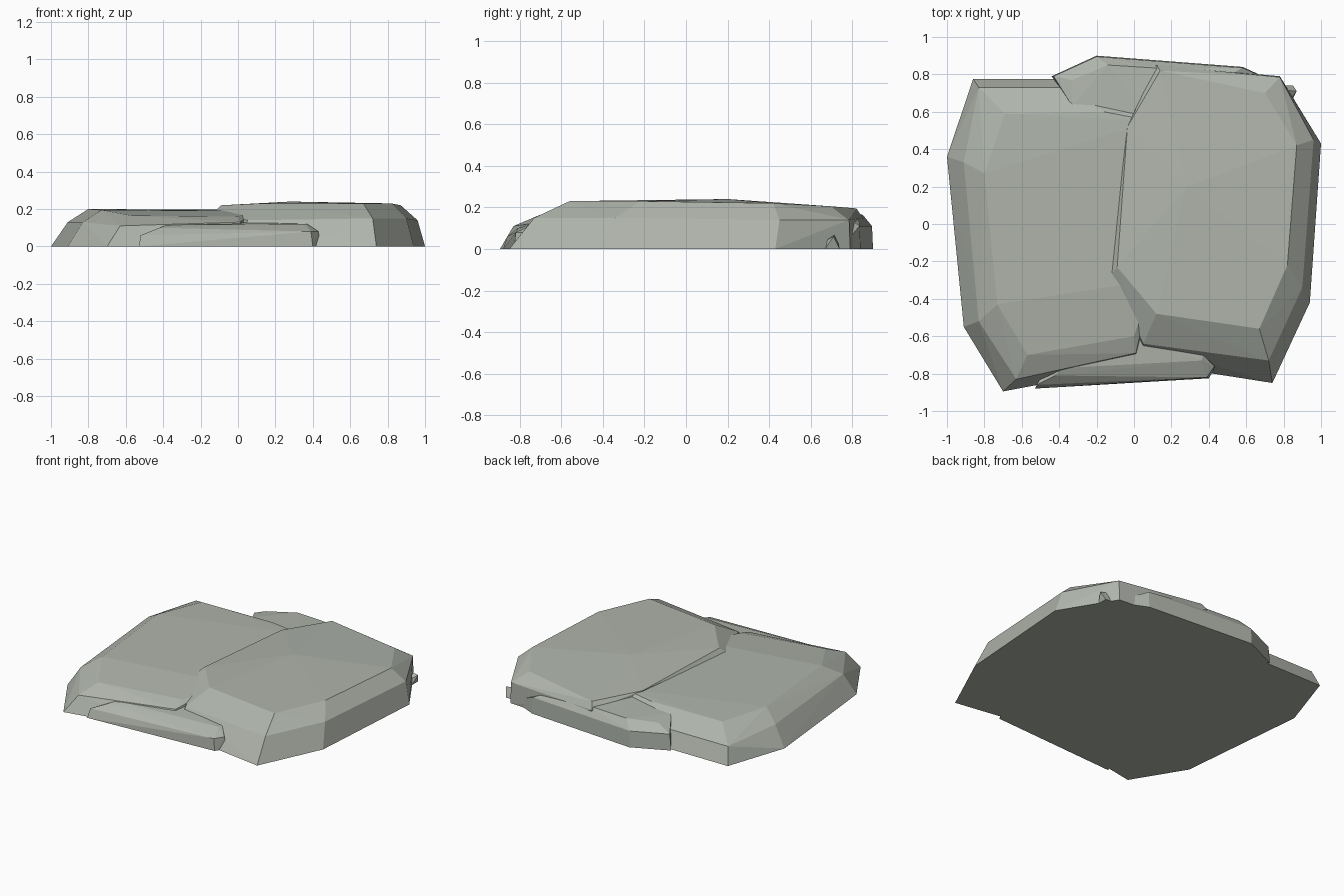
import bpy, bmesh

stone = bpy.data.materials.new("green_grey_stone")
stone.diffuse_color = (.43, .46, .41, 1)


def slab(name, *rings):
    """Faceted stone: the convex hull of its base, shoulder and top outlines."""
    bm = bmesh.new()
    for ring in rings:
        for p in ring:
            bm.verts.new(p)
    res = bmesh.ops.convex_hull(bm, input=bm.verts[:])
    inner = {v for v in res["geom_interior"] + res["geom_unused"]
             if isinstance(v, bmesh.types.BMVert)}
    bmesh.ops.delete(bm, geom=list(inner), context='VERTS')
    bmesh.ops.dissolve_limit(bm, angle_limit=0.02, verts=bm.verts[:], edges=bm.edges[:])
    bmesh.ops.recalc_face_normals(bm, faces=bm.faces[:])
    mesh = bpy.data.meshes.new(name)
    bm.to_mesh(mesh)
    bm.free()
    mesh.materials.append(stone)
    ob = bpy.data.objects.new(name, mesh)
    bpy.context.collection.objects.link(ob)
    return ob


def base(*pts):
    return [(x, y, 0) for x, y in pts]


# Wide low slab on the left
slab("left_slab",
     base((-.86, .775), (-1, .36), (-.91, -.55), (-.70, -.895),
          (.02, -.76), (.15, -.3), (.15, .6), (-.36, .775)),
     [(-.83, .73, .11), (-.91, .33, .13), (-.83, -.52, .13), (-.63, -.83, .11),
      (.01, -.69, .13), (-.36, .73, .11)],
     [(-.69, .59, .19), (-.80, .27, .20), (-.73, -.43, .195), (-.57, -.70, .165),
      (.0, -.60, .16), (.1, -.3, .19), (.1, .55, .195), (-.16, .60, .19)])

# Taller slab on the right, overlapping the left one
slab("right_slab",
     base((.10, .84), (.78, .79), (1, .43), (.94, -.42), (.74, -.85),
          (.04, -.74), (-.12, -.28), (-.03, .52)),
     [(.12, .85, .15), (.78, .785, .14), (.96, .45, .14), (.90, -.34, .15),
      (.72, -.73, .15), (.05, -.64, .14), (-.13, -.28, .18), (-.035, .52, .20)],
     [(.14, .82, .195), (.70, .70, .205), (.87, .42, .22), (.82, -.22, .23),
      (.67, -.56, .23), (.12, -.48, .23), (-.09, -.23, .22), (.28, .2, .24)])

# Thin ledge along the front
slab("front_ledge",
     base((-.53, -.88), (.40, -.825), (.44, -.76), (.2, -.60), (-.4, -.65)),
     [(-.52, -.86, .06), (.39, -.82, .08), (.43, -.76, .08)],
     [(-.42, -.81, .10), (-.38, -.77, .115), (.36, -.73, .12), (.37, -.70, .12),
      (.0, -.60, .13)])

# Ledge along the back
slab("back_ledge",
     base((-.44, .79), (-.20, .90), (.58, .84), (.80, .74), (.5, .4), (-.33, .62)),
     [(-.43, .79, .11), (-.20, .895, .11), (.58, .835, .11)],
     [(-.33, .77, .155), (-.14, .85, .165), (.18, .83, .165), (.5, .79, .14),
      (-.33, .63, .165), (.1, .55, .18)])

# Small pointed chip at the back right corner
slab("corner_chip",
     base((.72, .74), (.85, .67), (.85, .74), (.78, .6)),
     [(.87, .71, .06), (.75, .72, .08)])
